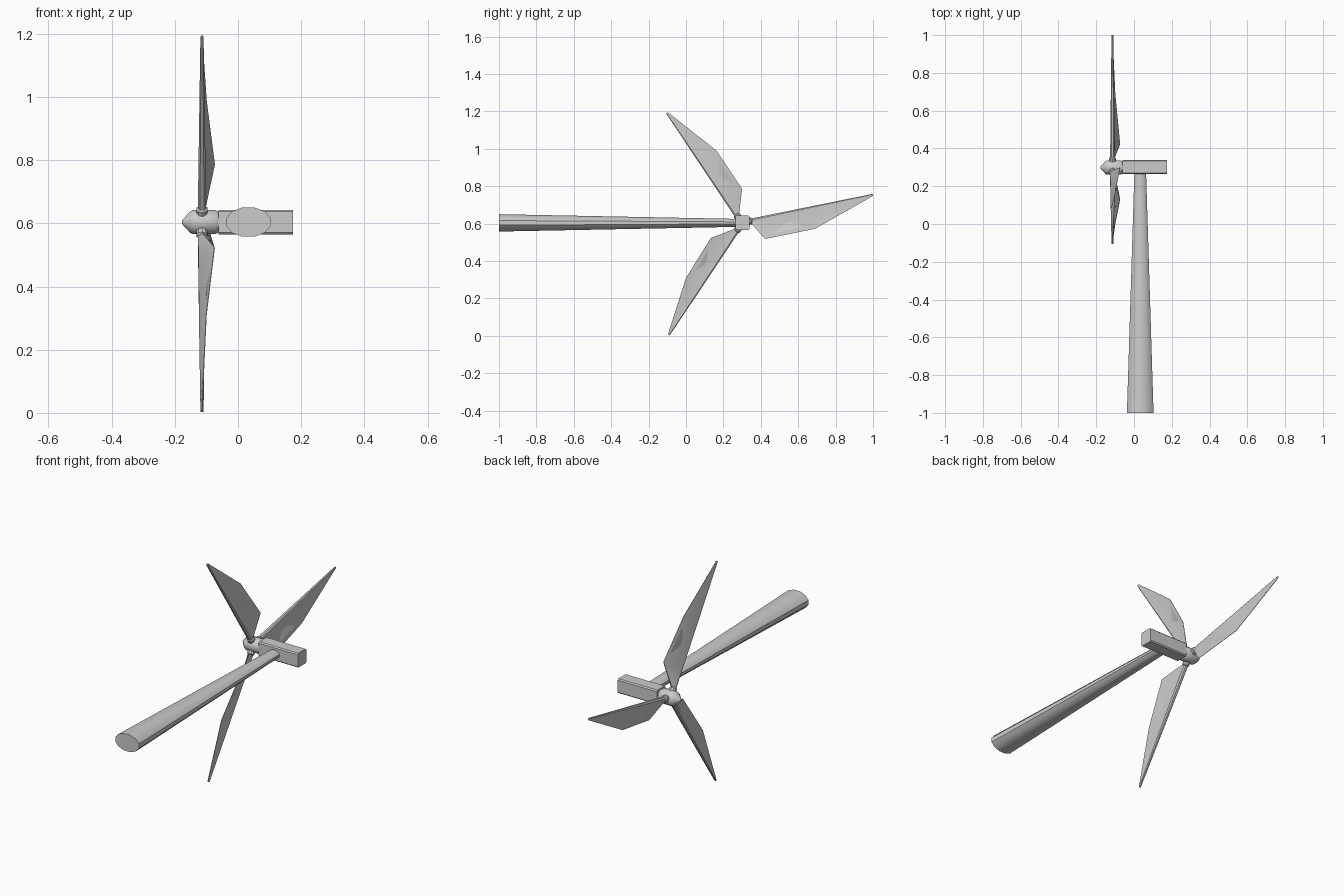
import bpy, bmesh, math
from mathutils import Vector

if "Cube" in bpy.data.objects:
    bpy.data.objects.remove(bpy.data.objects["Cube"])

HUB = Vector((-0.114, 0.299, 0.604))


def finish(name, bm, angle=30):
    bmesh.ops.recalc_face_normals(bm, faces=bm.faces)
    me = bpy.data.meshes.new(name)
    bm.to_mesh(me)
    bm.free()
    ob = bpy.data.objects.new(name, me)
    bpy.context.collection.objects.link(ob)
    bpy.ops.object.select_all(action='DESELECT')
    ob.select_set(True)
    bpy.context.view_layer.objects.active = ob
    bpy.ops.object.shade_smooth_by_angle(angle=math.radians(angle))
    return ob


def loft(name, rings, angle=30):
    """Bridge equal-sized rings of points and cap both ends."""
    bm = bmesh.new()
    vs = [[bm.verts.new(p) for p in r] for r in rings]
    n = len(vs[0])
    for a, b in zip(vs, vs[1:]):
        for i in range(n):
            j = (i + 1) % n
            bm.faces.new((a[i], a[j], b[j], b[i]))
    bm.faces.new(vs[0])
    bm.faces.new(vs[-1])
    return finish(name, bm, angle)


def ellipse(c, u, v, n, turn=0.5):
    return [Vector(c) + u * math.cos(2 * math.pi * (i + turn) / n)
            + v * math.sin(2 * math.pi * (i + turn) / n) for i in range(n)]


X, Y, Z = Vector((1, 0, 0)), Vector((0, 1, 0)), Vector((0, 0, 1))

# Tapered oval tower lying along y
loft("tower", [ellipse((0.033, y, 0.604), X * rx, Z * rz, 12)
               for y, rx, rz in ((-1, 0.073, 0.048), (0.275, 0.032, 0.022))], 35)

# Nacelle housing with slightly chamfered long edges
hy, hz, c = 0.037, 0.039, 0.006
section = [(hy, hz - c), (hy - c, hz), (c - hy, hz), (-hy, hz - c),
           (-hy, c - hz), (c - hy, -hz), (hy - c, -hz), (hy, c - hz)]
loft("nacelle", [[Vector((x, 0.302 + a, 0.604 + b)) for a, b in section]
                 for x in (-0.062, 0.174)], 20)

# Hub with pointed nose
profile = [(-0.178, 0.005), (-0.152, 0.034), (-0.142, 0.039),
           (-0.072, 0.039), (-0.060, 0.032)]
loft("hub", [ellipse((x, HUB.y, HUB.z), Y * r, Z * r, 16) for x, r in profile], 35)

# Blades: direction in degrees, length, then two trailing corners (along, across)
blades = [(12.1, 0.716, (0.103, 0.110), (0.375, 0.113)),
          (124.3, 0.712, (0.150, 0.103), (0.394, 0.106)),
          (236.9, 0.715, (0.158, 0.095), (0.410, 0.090))]
for k, (deg, length, t1, t2) in enumerate(blades, 1):
    a = math.radians(deg)
    d = Vector((0, math.cos(a), math.sin(a)))
    p = Vector((0, math.sin(a), -math.cos(a)))
    # Stations: distance, spar half width, trailing offset across and along x
    stations = [(0.05, 0.013, 0.016, 0.0), (t1[0], 0.012, t1[1], 0.040),
                (t2[0], 0.009, t2[1], 0.014), (length, 0.005, 0.006, 0.0)]
    rings = []
    for s, h, across, tx in stations:
        pts = [(-h, -0.5 * h), (-h, 0.5 * h), (-0.4 * h, h), (0.5 * h, 0.9 * h),
               (across, tx + 0.001), (across, tx - 0.001),
               (0.5 * h, -0.9 * h), (-0.4 * h, -h)]
        rings.append([HUB + d * s + p * q + X * x for q, x in pts])
    loft(f"blade_{k}", rings, 20)
    # Round collar joining blade to hub
    loft(f"blade_collar_{k}", [ellipse(HUB + d * s, X * r, p * r, 10)
                               for s, r in ((0.02, 0.019), (0.050, 0.019), (0.056, 0.014))], 30)
